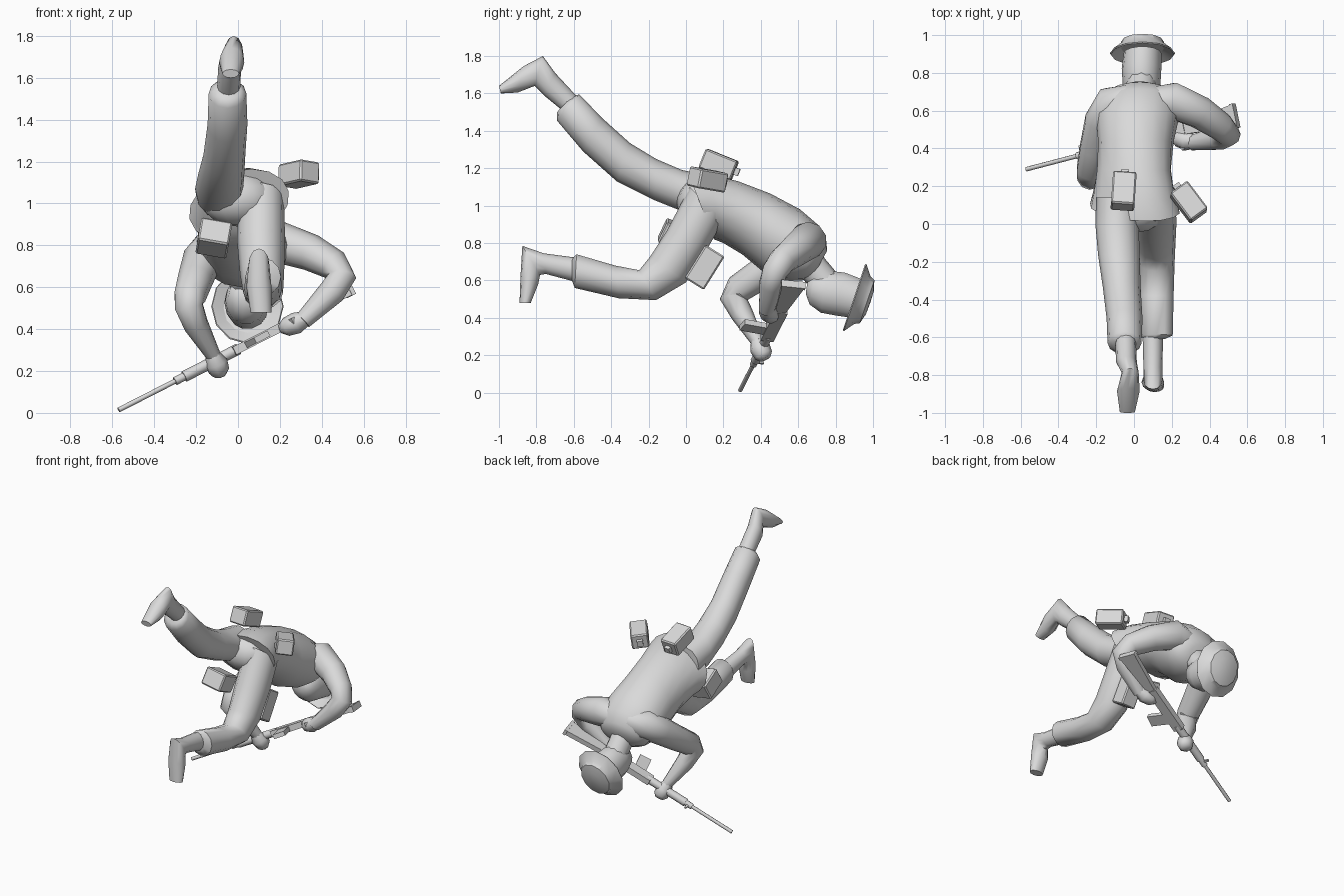
import bpy, bmesh, math
from mathutils import Vector, Matrix, Euler

grey = bpy.data.materials.new("plain_grey")
grey.diffuse_color = (0.7, 0.7, 0.7, 1)


def finish(name, bm, angle=50):
    bmesh.ops.recalc_face_normals(bm, faces=bm.faces)
    me = bpy.data.meshes.new(name)
    bm.to_mesh(me)
    bm.free()
    ob = bpy.data.objects.new(name, me)
    bpy.context.collection.objects.link(ob)
    me.materials.append(grey)
    bpy.ops.object.select_all(action='DESELECT')
    ob.select_set(True)
    bpy.context.view_layer.objects.active = ob
    bpy.ops.object.shade_smooth_by_angle(angle=math.radians(angle))
    return ob


def loft(name, rings, n=12, angle=60):
    """Skin through rings given as (centre, side vector, up vector)."""
    bm = bmesh.new()
    loops = []
    for c, s, u in rings:
        angs = [2 * math.pi * i / n for i in range(n)]
        loops.append([bm.verts.new(c + s * math.cos(a) + u * math.sin(a)) for a in angs])
    for a, b in zip(loops, loops[1:]):
        for i in range(n):
            bm.faces.new((a[i], a[(i + 1) % n], b[(i + 1) % n], b[i]))
    bm.faces.new(loops[0])
    bm.faces.new(loops[-1])
    return finish(name, bm, angle)


def sections(name, rows, n=12):
    """Rows: x, half width, upper edge y z, lower edge y z, optional lean in x."""
    rings = []
    for x, hw, ty, tz, by, bz, *lean in rows:
        t, b = Vector((x, ty, tz)), Vector((x, by, bz))
        up = (t - b) / 2 + Vector((lean[0] if lean else 0, 0, 0))
        rings.append(((t + b) / 2, Vector((hw, 0, 0)), up))
    return loft(name, rings, n)


def tube(name, pts, ref, n=10):
    """Rows: x, y, z, radius."""
    ps = [Vector(p[:3]) for p in pts]
    rings = []
    for i, p in enumerate(ps):
        t = (ps[min(i + 1, len(ps) - 1)] - ps[max(i - 1, 0)]).normalized()
        s = t.cross(Vector(ref)).normalized()
        rings.append((p, s * pts[i][3], t.cross(s) * pts[i][3]))
    return loft(name, rings, n)


def ball(name, c, r):
    bm = bmesh.new()
    m = Matrix.Translation(c) @ Matrix.Diagonal((*r, 1))
    bmesh.ops.create_uvsphere(bm, u_segments=14, v_segments=9, radius=1, matrix=m)
    return finish(name, bm)


def box(name, size, mat, taper=1.0, bevel=0.0):
    """Box whose +x end is scaled in local z by taper."""
    bm = bmesh.new()
    bmesh.ops.create_cube(bm, size=1)
    for v in bm.verts:
        if v.co.x > 0:
            v.co.z *= taper
        v.co = Vector(a * b for a, b in zip(v.co, size))
    if bevel:
        bmesh.ops.bevel(bm, geom=bm.edges[:], offset=bevel, segments=1, affect='EDGES')
    bm.transform(mat)
    return finish(name, bm, 30)


# Jacket, flared hem to collar
sections("jacket", [
    (0.005, 0.232, 0.015, 1.165, 0.15, 0.82, 0.06),
    (0.0, 0.212, 0.12, 1.17, 0.20, 0.8, 0.05),
    (0.0, 0.195, 0.28, 1.13, 0.30, 0.74, 0.03),
    (0.01, 0.2, 0.45, 1.065, 0.42, 0.64, 0.01),
    (0.02, 0.22, 0.61, 0.98, 0.53, 0.6),
    (0.03, 0.2, 0.715, 0.89, 0.62, 0.6),
    (0.03, 0.15, 0.75, 0.81, 0.665, 0.62),
    (0.03, 0.09, 0.755, 0.76, 0.69, 0.64)], 16)
ball("pelvis", (0.0, 0.09, 1.02), (0.18, 0.14, 0.13))

# Legs and boots
sections("raised_trouser_leg", [
    (-0.09, 0.11, 0.14, 1.16, 0.14, 0.92),
    (-0.09, 0.115, -0.02, 1.19, 0.03, 0.95),
    (-0.08, 0.11, -0.16, 1.25, -0.17, 1.03),
    (-0.065, 0.1, -0.30, 1.335, -0.37, 1.13),
    (-0.05, 0.095, -0.45, 1.47, -0.55, 1.29),
    (-0.05, 0.09, -0.57, 1.595, -0.69, 1.455),
    (-0.045, 0.06, -0.61, 1.585, -0.69, 1.50)])
sections("raised_boot", [
    (-0.045, 0.055, -0.57, 1.57, -0.65, 1.50),
    (-0.04, 0.055, -0.70, 1.71, -0.76, 1.59),
    (-0.02, 0.045, -0.765, 1.80, -0.81, 1.64),
    (-0.03, 0.06, -0.87, 1.745, -0.90, 1.605),
    (-0.035, 0.04, -1.0, 1.64, -0.99, 1.60)])
sections("bent_trouser_leg", [
    (0.11, 0.11, 0.02, 1.10, 0.2, 0.92),
    (0.11, 0.115, -0.1, 0.87, 0.12, 0.78),
    (0.115, 0.105, -0.19, 0.73, 0.0, 0.59),
    (0.12, 0.095, -0.25, 0.655, -0.16, 0.495),
    (0.12, 0.09, -0.38, 0.68, -0.36, 0.505),
    (0.12, 0.085, -0.585, 0.74, -0.595, 0.56),
    (0.105, 0.055, -0.61, 0.715, -0.61, 0.6)])
sections("bent_boot", [
    (0.1, 0.055, -0.57, 0.72, -0.58, 0.59),
    (0.1, 0.05, -0.76, 0.745, -0.75, 0.635),
    (0.1, 0.05, -0.875, 0.785, -0.78, 0.63),
    (0.1, 0.06, -0.885, 0.62, -0.79, 0.58),
    (0.11, 0.05, -0.89, 0.48, -0.83, 0.48)])

# Arms and hands
tube("right_sleeve", [
    (0.1, 0.65, 0.8, 0.08), (0.2, 0.655, 0.815, 0.1), (0.35, 0.59, 0.765, 0.088),
    (0.46, 0.515, 0.705, 0.075), (0.495, 0.475, 0.65, 0.07), (0.45, 0.455, 0.58, 0.065),
    (0.31, 0.43, 0.44, 0.042)], (0, 1, 0))
tube("left_sleeve", [
    (-0.02, 0.67, 0.82, 0.07), (-0.11, 0.64, 0.805, 0.1), (-0.17, 0.54, 0.735, 0.095),
    (-0.205, 0.4, 0.635, 0.085), (-0.23, 0.28, 0.555, 0.077), (-0.235, 0.25, 0.51, 0.07),
    (-0.2, 0.3, 0.42, 0.06), (-0.115, 0.385, 0.27, 0.035)], (1, 0, 0))
tube("right_hand", [(0.34, 0.435, 0.46, 0.03), (0.28, 0.44, 0.43, 0.052),
                    (0.23, 0.455, 0.41, 0.045), (0.2, 0.46, 0.4, 0.02)], (0, 1, 0), 8)
tube("left_hand", [(-0.125, 0.375, 0.29, 0.03), (-0.105, 0.395, 0.24, 0.056),
                   (-0.09, 0.415, 0.2, 0.05), (-0.085, 0.425, 0.18, 0.03)], (1, 0, 0), 8)

# Neck, head and brimmed helmet
tube("neck", [(0.03, 0.62, 0.73, 0.09), (0.035, 0.69, 0.655, 0.08), (0.04, 0.77, 0.56, 0.08)], (1, 0, 0))
sections("head", [
    (0.04, 0.05, 0.65, 0.60, 0.64, 0.53),
    (0.04, 0.085, 0.69, 0.645, 0.66, 0.47),
    (0.04, 0.1, 0.76, 0.655, 0.72, 0.425),
    (0.04, 0.105, 0.85, 0.645, 0.8, 0.41),
    (0.045, 0.1, 0.94, 0.61, 0.87, 0.4)], 14)
axis = Vector((0, 0.95, -0.32)).normalized()
up = Vector((0, 0.32, 0.95)).normalized()
loft("helmet", [(Vector((0.045, 0.9, 0.51)) + axis * h, Vector((r * 0.91, 0, 0)), up * r)
                for r, h in ((0.125, 0.03), (0.185, -0.002), (0.19, 0.004), (0.135, 0.045),
                             (0.122, 0.072), (0.065, 0.088), (0.005, 0.09))], 12, 28)

# Rifle, laid out along its own x axis from muzzle to butt, local -z is its underside
muzzle = Vector((-0.57, 0.29, 0.014))
ax = (Vector((0.56, 0.585, 0.59)) - muzzle).normalized()
az = Vector((0, 1, 0))
az = (az - ax * az.dot(ax)).normalized()
ay = az.cross(ax)
gun = Matrix.Translation(muzzle) @ Matrix((ax, ay, az)).transposed().to_4x4()


def gun_box(name, x, z, size, taper=1.0, tilt=0.0):
    box(name, size, gun @ Matrix.Translation((x, 0, z)) @ Matrix.Rotation(tilt, 4, 'Y'), taper)


def gun_tube(name, x0, x1, r):
    tube(name, [(*(muzzle + ax * x), r) for x in (x0, x1)], az, 8)


gun_tube("barrel", 0.0, 0.4, 0.012)
gun_tube("gas_block", 0.31, 0.38, 0.02)
gun_tube("handguard", 0.36, 0.66, 0.027)
gun_box("front_sight", 0.34, 0.03, (0.015, 0.012, 0.04))
gun_box("receiver", 0.8, 0.0, (0.34, 0.042, 0.07))
gun_box("magazine", 0.74, -0.09, (0.08, 0.03, 0.15), 1, -0.15)
gun_box("grip", 0.93, -0.06, (0.04, 0.03, 0.1), 1, -0.4)
gun_box("stock", 1.11, -0.005, (0.31, 0.034, 0.055), 2.2)
gun_box("butt_plate", 1.27, -0.005, (0.02, 0.04, 0.13))

# Pouches hanging from the belt
for name, loc, rot, size, clasp in (
        ("side_pouch", (0.29, 0.115, 1.14), (-8, 8, 36), (0.115, 0.185, 0.105), 1),
        ("back_pouch", (-0.055, 0.175, 1.22), (-22, 0, -4), (0.125, 0.185, 0.11), 1),
        ("left_pouch", (-0.115, -0.05, 0.835), (-25, 10, 0), (0.15, 0.17, 0.12), 0),
        ("lower_pouch", (0.13, 0.1, 0.67), (-32, 0, 0), (0.11, 0.12, 0.21), 0)):
    m = Matrix.Translation(loc) @ Euler([math.radians(a) for a in rot]).to_matrix().to_4x4()
    box(name, size, m, 1, 0.008)
    if clasp:
        box(name + "_clasp", (0.04, 0.03, 0.04), m @ Matrix.Translation((0, size[1] / 2 + 0.01, 0)))
